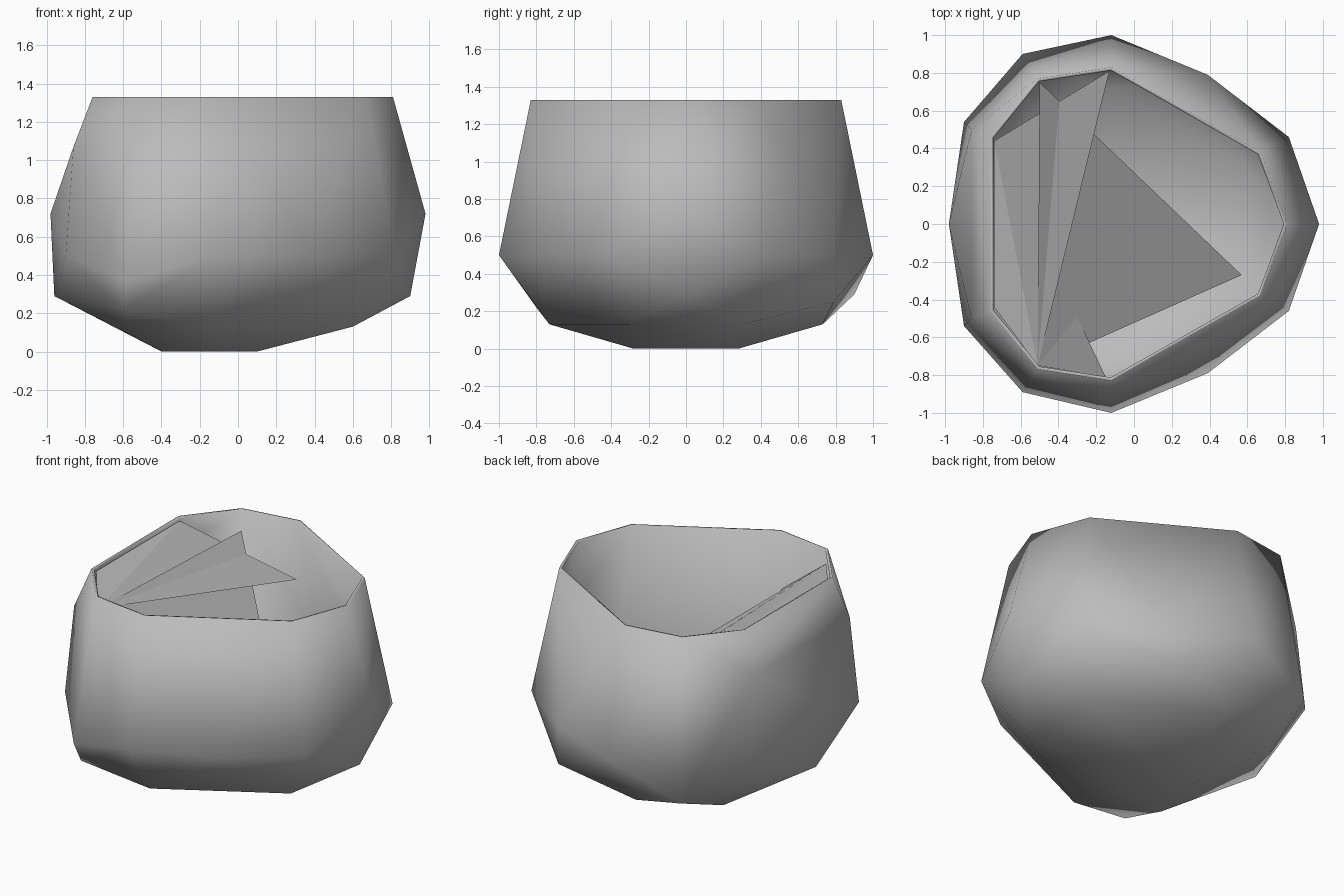
import bpy, bmesh, math

cube = bpy.data.objects.get("Cube")
if cube:
    bpy.data.objects.remove(cube, do_unlink=True)

clay = bpy.data.materials.new("grey clay")
clay.use_nodes = True
grey = (0.5, 0.5, 0.5, 1)
clay.diffuse_color = grey
clay.node_tree.nodes["Principled BSDF"].inputs["Base Color"].default_value = grey


def finish(name, bm):
    mesh = bpy.data.meshes.new(name)
    bm.to_mesh(mesh)
    bm.free()
    mesh.materials.append(clay)
    obj = bpy.data.objects.new(name, mesh)
    bpy.context.collection.objects.link(obj)
    bpy.ops.object.select_all(action="DESELECT")
    obj.select_set(True)
    bpy.context.view_layer.objects.active = obj
    bpy.ops.object.shade_smooth_by_angle(angle=math.radians(65))
    return obj


# Half outline of each level; mirrored across y
TOP = 1.33
levels = [
    (TOP, [(.81, 0), (.67, .38), (-.12, .83), (-.51, .77), (-.76, .46)]),
    (1.07, [(-.86, .5)]),
    (.72, [(.98, 0), (-.98, 0)]),
    (.5, [(.82, .46), (.39, .79), (-.12, 1), (-.9, .54)]),
    (.29, [(.9, 0), (-.96, 0)]),
    (.13, [(.6, .3), (-.14, .73)]),
    (.09, [(-.57, .42)]),
    (0, [(.1, .15), (-.15, .28), (-.4, .1)]),
]
# Corners that differ between the front and the back
odd_corners = [(-.59, .9, .29), (.39, .79, .25), (-.59, -.89, .37), (-.6, -.8, .22)]

# Bowl: faceted hull with open mouth and a thin wall
bm = bmesh.new()
for z, outline in levels:
    for x, y in outline:
        for side in ((1, -1) if y else (1,)):
            bm.verts.new((x, y * side, z))
for corner in odd_corners:
    bm.verts.new(corner)
hull = bmesh.ops.convex_hull(bm, input=bm.verts)
inside = [v for v in bm.verts if not v.link_faces]
bmesh.ops.delete(bm, geom=inside, context="VERTS")
bmesh.ops.recalc_face_normals(bm, faces=bm.faces)
lid = [f for f in bm.faces if all(v.co.z > TOP - .01 for v in f.verts)]
bmesh.ops.delete(bm, geom=lid, context="FACES")
bowl = finish("bowl", bm)
wall = bowl.modifiers.new("wall", "SOLIDIFY")
wall.thickness = .018
wall.offset = -1

# Inner facets: flat sheets crossing the hollow between corners of the wall
corners = {
    "side_back": (-.74, .44, 1.31),
    "side_front": (-.74, -.44, 1.31),
    "front": (-.51, -.75, 1.24),
    "back": (-.5, .75, 1.19),
    "low_back": (-.13, .81, .94),
    "low_front": (-.15, -.81, .96),
    "floor": (.57, -.27, .28),
}
sheets = [
    ("side_back", "front", "low_back"),
    ("side_back", "side_front", "front"),
    ("side_back", "front", "low_front"),
    ("back", "front", "floor"),
]
for number, names in enumerate(sheets, 1):
    bm = bmesh.new()
    face = bm.faces.new([bm.verts.new(corners[n]) for n in names])
    face.normal_update()
    if face.normal.z < 0:
        face.normal_flip()
    finish(f"inner_facet_{number}", bm)
